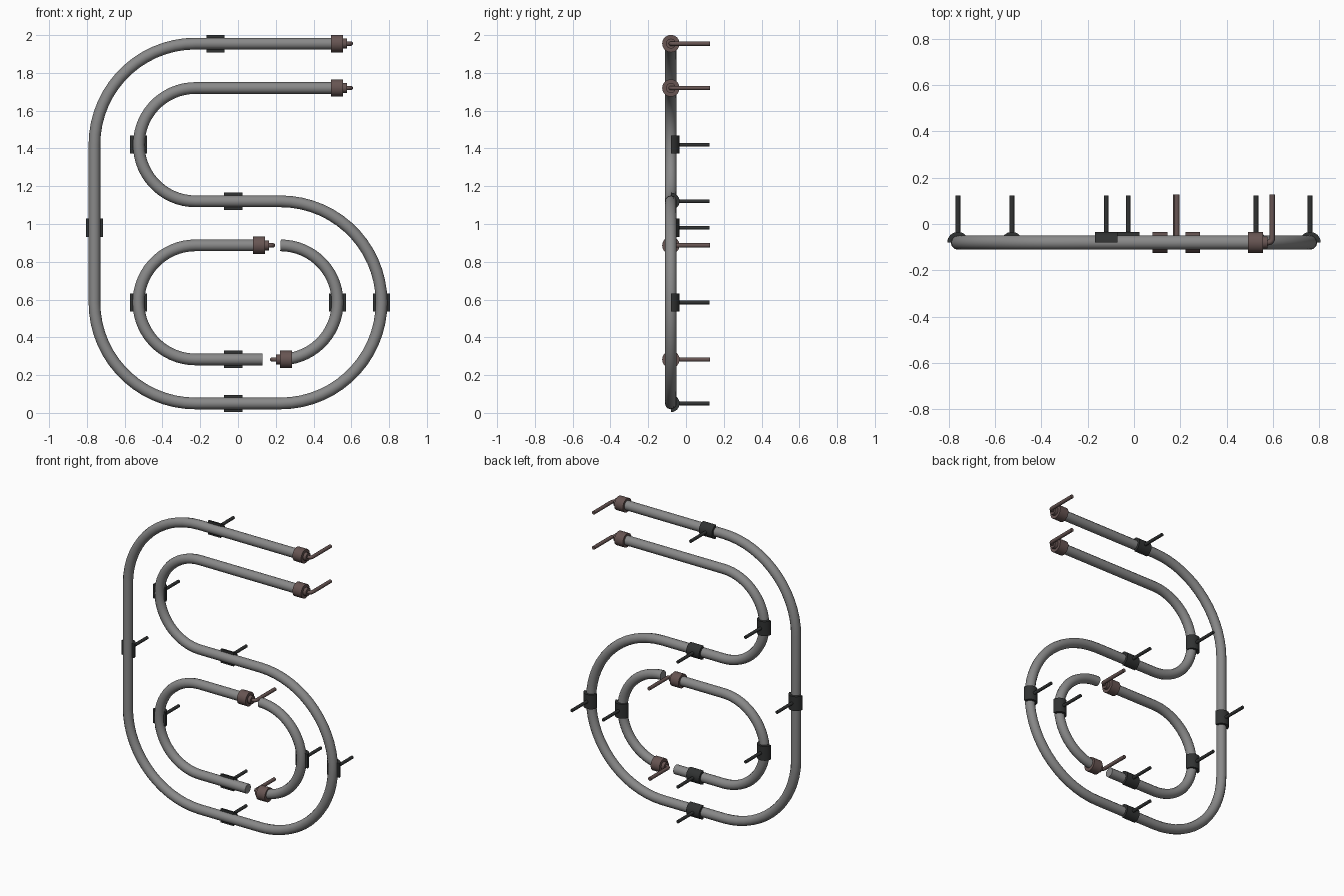
import bpy
import math
from mathutils import Vector

cube = bpy.data.objects.get("Cube")
if cube:
    bpy.data.objects.remove(cube, do_unlink=True)

Y = -0.08            # depth of the tube's centre line
TUBE_R = 0.031
CLIP_R = 0.046
BACK = 0.127         # where the rods end
BIG, SMALL = 0.535, 0.302
SIDE = 0.225         # x of the bend centres
LOW, HIGH = 0.585, 1.42


def material(name, color):
    m = bpy.data.materials.new(name)
    m.use_nodes = True
    m.diffuse_color = (*color, 1)
    m.node_tree.nodes["Principled BSDF"].inputs["Base Color"].default_value = (*color, 1)
    return m


GREY = material("tube grey", (0.25, 0.25, 0.25))
DARK = material("clip black", (0.03, 0.032, 0.032))
BROWN = material("cap brown", (0.135, 0.09, 0.085))


def finish(obj, name, mat):
    obj.name = name
    obj.data.materials.clear()
    obj.data.materials.append(mat)
    bpy.ops.object.select_all(action='DESELECT')
    obj.select_set(True)
    bpy.context.view_layer.objects.active = obj
    bpy.ops.object.shade_smooth_by_angle(angle=math.radians(40))
    return obj


def sweep(name, points, radius, mat, resolution=4):
    """Round bar along a list of points, with flat ends."""
    curve = bpy.data.curves.new(name, 'CURVE')
    curve.dimensions = '3D'
    curve.bevel_depth = radius
    curve.bevel_resolution = resolution
    curve.use_fill_caps = True
    spline = curve.splines.new('POLY')
    spline.points.add(len(points) - 1)
    for p, co in zip(spline.points, points):
        p.co = (*co, 1)
    obj = bpy.data.objects.new(name, curve)
    bpy.context.collection.objects.link(obj)
    bpy.ops.object.select_all(action='DESELECT')
    obj.select_set(True)
    bpy.context.view_layer.objects.active = obj
    bpy.ops.object.convert(target='MESH')
    return finish(bpy.context.object, name, mat)


def bend(cx, cz, r, start, end):
    """Arc in the tube's plane, angles in degrees from +x towards +z."""
    n = max(2, round(abs(end - start) / 6))
    angles = [math.radians(start + (end - start) * i / n) for i in range(n + 1)]
    return [(cx + r * math.cos(a), Y, cz + r * math.sin(a)) for a in angles]


def cylinder(name, x0, x1, z, r, mat):
    """Disc along x, centred on the tube."""
    bpy.ops.mesh.primitive_cylinder_add(
        vertices=32, radius=r, depth=abs(x1 - x0),
        location=((x0 + x1) / 2, Y, z), rotation=(0, math.pi / 2, 0))
    return finish(bpy.context.object, name, mat)


def end_cap(name, x, z, d):
    """Stepped cap facing along d, with a lead bent to the back."""
    cylinder(name + "_cap", x, x + d * 0.064, z, CLIP_R, BROWN)
    cylinder(name + "_neck", x + d * 0.06, x + d * 0.085, z, 0.026, BROWN)
    r = 0.018
    xr = x + d * 0.105
    lead = [(x + d * 0.07, Y, z)]
    for i in range(7):
        a = math.pi / 2 * i / 6
        lead.append((xr - d * r * (1 - math.sin(a)), Y + r * (1 - math.cos(a)), z))
    lead.append((xr, BACK, z))
    sweep(name + "_lead", lead, 0.012, BROWN, 3)


def clip(name, x, z, upright):
    """Half-round saddle behind the tube, on a mounting rod."""
    n, half = 16, 0.048
    verts, faces = [], []
    for s in (-half, half):
        for i in range(n + 1):
            a = math.pi * i / n
            u, v = CLIP_R * math.cos(a), CLIP_R * math.sin(a)
            verts.append((x + u, Y + v, z + s) if upright else (x + s, Y + v, z - u))
    m = n + 1
    for i in range(m):
        j = (i + 1) % m
        faces.append((i, j, m + j, m + i))
    faces += [tuple(reversed(range(m))), tuple(range(m, 2 * m))]
    mesh = bpy.data.meshes.new(name)
    mesh.from_pydata(verts, [], faces)
    obj = bpy.data.objects.new(name, mesh)
    bpy.context.collection.objects.link(obj)
    finish(obj, name, DARK)
    sweep(name + "_rod", [(x, Y + 0.035, z), (x, BACK - 0.003, z)], 0.0105, DARK, 3)


# Long outer tube
top, bottom = HIGH + BIG, LOW - BIG
outer = [(0.5, Y, top)]
outer += bend(-SIDE, HIGH, BIG, 90, 180)
outer += bend(-SIDE, LOW, BIG, 180, 270)
outer += bend(SIDE, LOW, BIG, -90, 90)
outer += bend(-SIDE, HIGH, HIGH - LOW - BIG, 270, 90)
inner_top = outer[-1][2]
outer.append((0.5, Y, inner_top))
sweep("outer_tube", outer, TUBE_R, GREY)

# Two tubes of the inner loop
loop = [(0.09, Y, LOW + SMALL)] + bend(-SIDE, LOW, SMALL, 90, 270) + [(0.13, Y, LOW - SMALL)]
sweep("inner_left_tube", loop, TUBE_R, GREY)
sweep("inner_right_tube", bend(SIDE, LOW, SMALL, 90, -88), TUBE_R, GREY)

# End caps with leads
end_cap("top", 0.492, top, 1)
end_cap("second", 0.492, inner_top, 1)
end_cap("inner_upper", 0.08, LOW + SMALL, 1)
end_cap("inner_lower", 0.286, LOW - SMALL, -1)

# Mounting clips
clip("top_clip", -0.12, top, False)
clip("middle_clip", -0.025, LOW + BIG, False)
clip("inner_bottom_clip", -0.025, LOW - SMALL, False)
clip("bottom_clip", -0.025, bottom, False)
clip("outer_right_clip", -SIDE - BIG, 0.98, True)
clip("upper_bend_clip", -SIDE - SMALL, HIGH, True)
clip("inner_right_clip", -SIDE - SMALL, LOW, True)
clip("inner_left_clip", SIDE + SMALL, LOW, True)
clip("outer_left_clip", SIDE + BIG, LOW, True)
